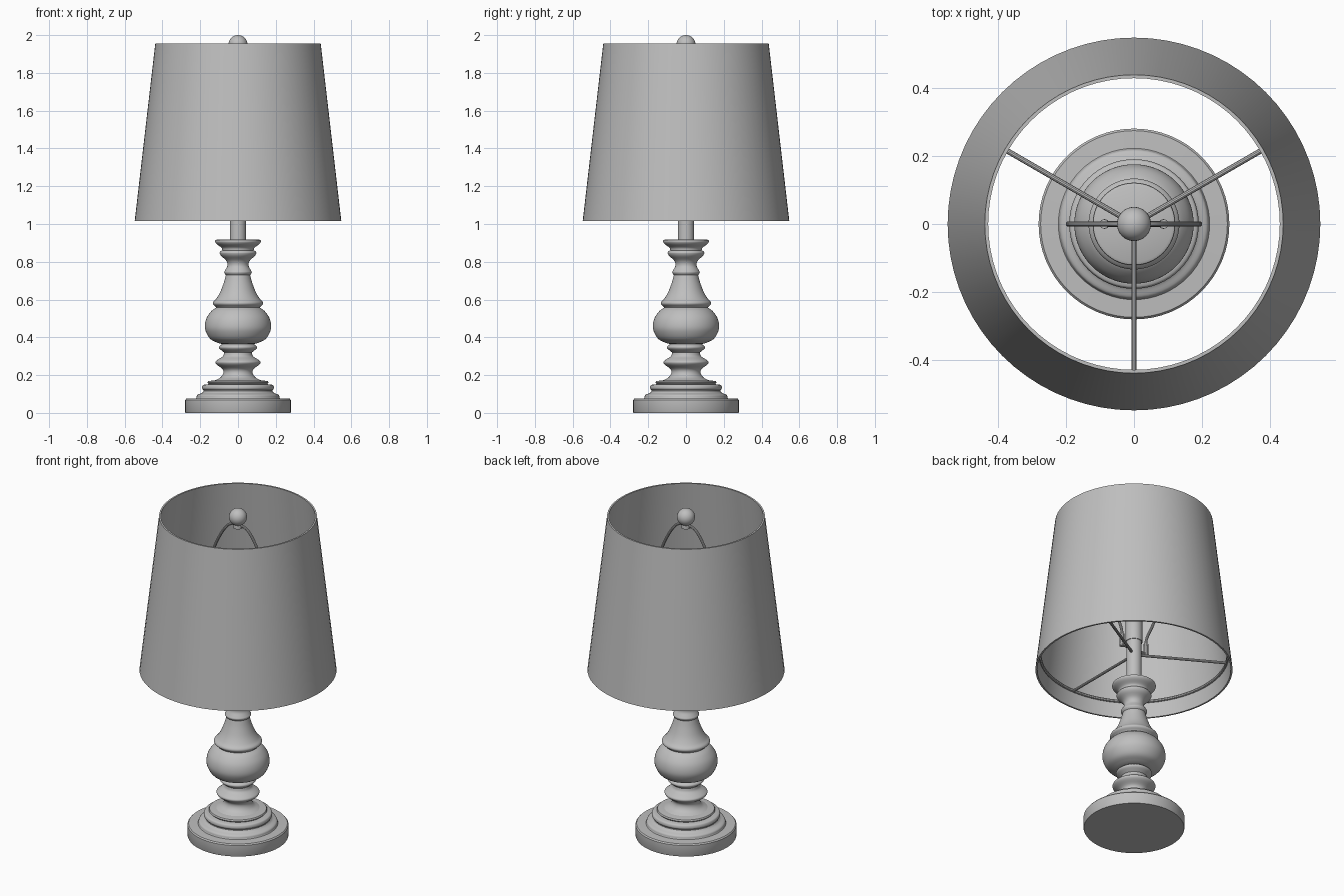
import bpy, bmesh, math
from mathutils import Vector

if "Cube" in bpy.data.objects:
    bpy.data.objects.remove(bpy.data.objects["Cube"])

grey = bpy.data.materials.new("plain grey")
grey.diffuse_color = (0.52, 0.52, 0.52, 1)
grey.use_nodes = True
grey.node_tree.nodes["Principled BSDF"].inputs["Base Color"].default_value = grey.diffuse_color


def finish(obj, angle=35):
    obj.data.materials.append(grey)
    bpy.ops.object.select_all(action='DESELECT')
    obj.select_set(True)
    bpy.context.view_layer.objects.active = obj
    bpy.ops.object.shade_smooth_by_angle(angle=math.radians(angle))
    return obj


def rounded(points, steps=4):
    """Catmull-Rom curve through the points of one moulding."""
    p = [Vector(q) for q in points]
    p = [2 * p[0] - p[1]] + p + [2 * p[-1] - p[-2]]
    out = []
    for i in range(1, len(p) - 2):
        a, b, c, d = p[i - 1:i + 3]
        for s in range(steps):
            t = s / steps
            out.append(0.5 * (2 * b + (c - a) * t + (2 * a - 5 * b + 4 * c - d) * t * t
                              + (3 * b - a - 3 * c + d) * t ** 3))
    return out + [p[-2]]


def lathe(name, profile, segments=64, closed=False):
    """Spin an (r, z) profile around the z axis."""
    bm = bmesh.new()
    verts = [bm.verts.new((q[0], 0, q[1])) for q in profile]
    pairs = list(zip(verts, verts[1:]))
    if closed:
        pairs.append((verts[-1], verts[0]))
    edges = [bm.edges.new(e) for e in pairs]
    bmesh.ops.spin(bm, geom=verts + edges, cent=(0, 0, 0), axis=(0, 0, 1),
                   angle=2 * math.pi, steps=segments)
    bmesh.ops.remove_doubles(bm, verts=bm.verts, dist=1e-4)
    bmesh.ops.recalc_face_normals(bm, faces=bm.faces)
    mesh = bpy.data.meshes.new(name)
    bm.to_mesh(mesh)
    bm.free()
    obj = bpy.data.objects.new(name, mesh)
    bpy.context.collection.objects.link(obj)
    return finish(obj)


def wire(name, points, radius, smooth=False):
    """Round wire along a path, converted to a mesh."""
    curve = bpy.data.curves.new(name, 'CURVE')
    curve.dimensions = '3D'
    curve.bevel_depth = radius
    curve.bevel_resolution = 3
    curve.use_fill_caps = True
    pts = rounded(points, 6) if smooth else points
    spline = curve.splines.new('POLY')
    spline.points.add(len(pts) - 1)
    for sp, p in zip(spline.points, pts):
        sp.co = (*p, 1)
    obj = bpy.data.objects.new(name, curve)
    bpy.context.collection.objects.link(obj)
    bpy.ops.object.select_all(action='DESELECT')
    obj.select_set(True)
    bpy.context.view_layer.objects.active = obj
    bpy.ops.object.convert(target='MESH')
    return finish(bpy.context.object)


# Round foot with stepped mouldings
foot = [(0, 0), (.278, 0), (.28, .004), (.28, .068), (.274, .075), (.222, .077)]
foot += rounded([(.22, .08), (.215, .095), (.192, .105), (.182, .115)])
foot += rounded([(.182, .12), (.19, .13), (.187, .145), (.178, .15)])
foot += [(.155, .152), (.162, .16), (.158, .168), (.12, .173), (0, .173)]
lathe("foot", foot)

# Turned column
column = [(0, .165), (.122, .165)]
column += rounded([(.12, .173), (.092, .188), (.078, .21), (.082, .232), (.112, .255),
                   (.119, .27), (.105, .283), (.08, .30), (.073, .32)])
column += rounded([(.08, .325), (.098, .34), (.099, .352), (.083, .365)])
column += rounded([(.10, .368), (.145, .39), (.17, .43), (.175, .465), (.165, .505),
                   (.14, .54), (.115, .558)])
column += rounded([(.118, .562), (.132, .575), (.131, .588), (.115, .605), (.094, .64),
                   (.075, .69), (.064, .73)])
column += rounded([(.069, .735), (.073, .745), (.067, .757), (.056, .78), (.062, .805),
                   (.088, .83)])
column += rounded([(.094, .838), (.097, .848), (.09, .858)])
column += rounded([(.083, .86), (.088, .875), (.112, .893), (.121, .905), (.12, .914)])
column += [(.112, .918), (0, .918)]
lathe("turned_column", column)

# Stem and bulb socket
lathe("stem", [(0, .91), (.043, .91), (.043, 1.2), (0, 1.2)], 32)
lathe("socket", [(0, 1.19), (.047, 1.19), (.047, 1.34), (.04, 1.35), (0, 1.35)], 32)

# Tapered shade, open at both ends
lathe("shade", [(.547, 1.015), (.438, 1.955), (.428, 1.955), (.537, 1.015)], 72, True)

# Support ring and three spokes inside the shade
ring_z, ring_r = 1.11, .522
lathe("shade_ring", [(ring_r + .009 * math.cos(a * math.pi / 4),
                      ring_z + .009 * math.sin(a * math.pi / 4)) for a in range(8)], 72, True)
for i, deg in enumerate((30, 150, 270)):
    c, s = math.cos(math.radians(deg)), math.sin(math.radians(deg))
    wire(f"spoke_{i + 1}", [(.03 * c, .03 * s, ring_z), (ring_r * c, ring_r * s, ring_z)], .008)

# Harp wire with its saddle and sleeves
half = [(.085, 1.14), (.09, 1.24), (.14, 1.36), (.19, 1.52), (.18, 1.66), (.13, 1.79),
        (.065, 1.885)]
path = [(-x, 0, z) for x, z in half] + [(0, 0, 1.9)] + [(x, 0, z) for x, z in reversed(half)]
wire("harp", path, .008, True)
wire("harp_saddle", [(-.09, 0, 1.145), (.09, 0, 1.145)], .009)
for side, label in ((-1, "left"), (1, "right")):
    wire(f"harp_sleeve_{label}", [(side * .086, 0, 1.135), (side * .088, 0, 1.21)], .014)

# Ball finial on a short neck
ball = [(0, 1.885), (.026, 1.885), (.026, 1.9)]
ball += [(.05 * math.sin(a), 1.95 - .05 * math.cos(a))
         for a in (math.radians(30 + 10 * k) for k in range(15))]
lathe("finial", ball + [(0, 2.0)], 32)
